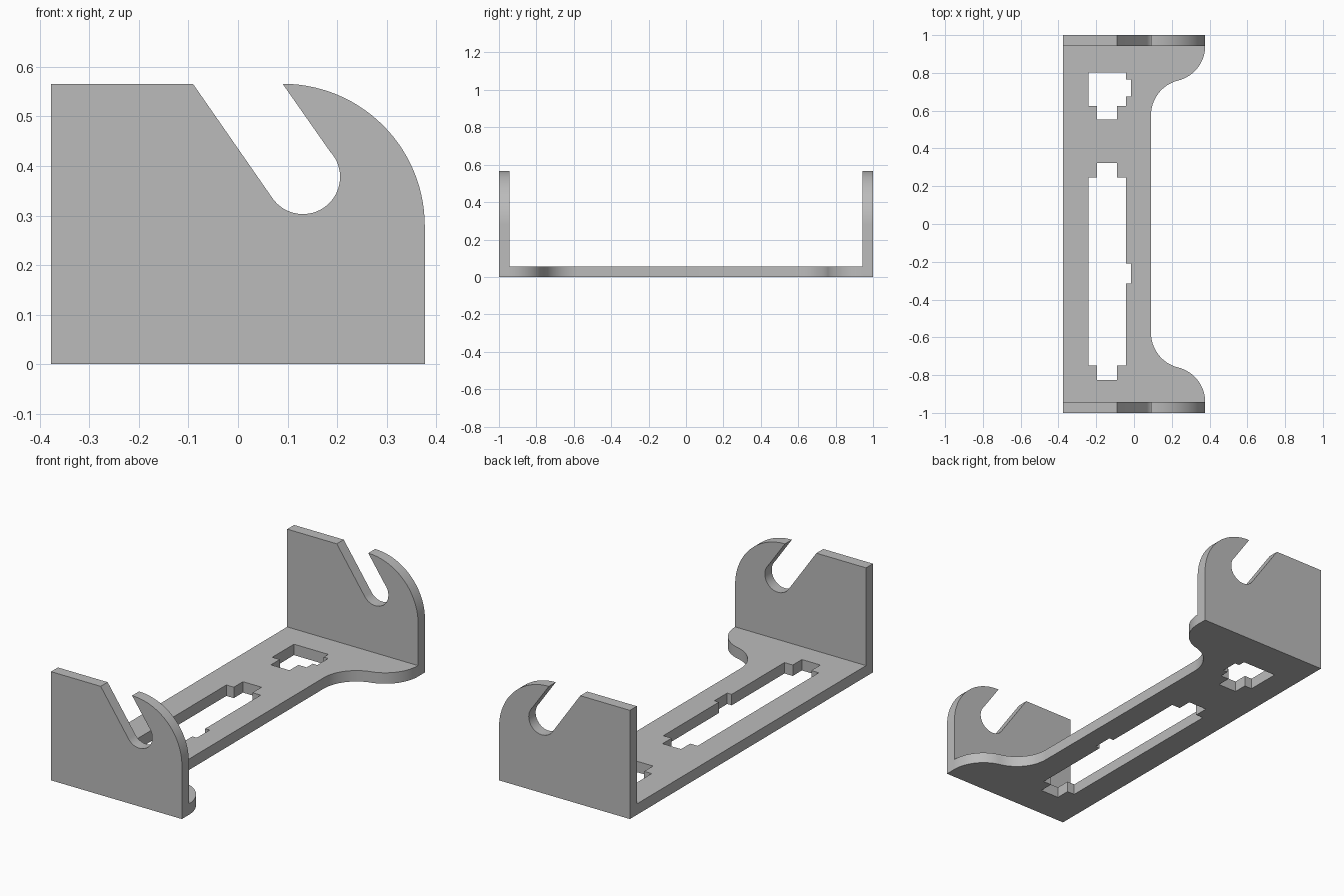
import bpy, bmesh
from math import cos, sin, radians, atan2, hypot, degrees, sqrt
from mathutils import Matrix

cube = bpy.data.objects.get("Cube")
if cube:
    bpy.data.objects.remove(cube, do_unlink=True)

HALF_X, HALF_Y, HEIGHT, THICK = 0.377, 1.0, 0.566, 0.057
INNER_Y = HALF_Y - THICK

grey = bpy.data.materials.new("plain grey")
grey.use_nodes = True
grey.diffuse_color = (0.5, 0.5, 0.5, 1)
grey.node_tree.nodes["Principled BSDF"].inputs["Base Color"].default_value = (0.5, 0.5, 0.5, 1)


def arc(cx, cy, r, start, end, steps=20):
    """Points along a circular arc, angles in degrees."""
    angles = [radians(start + (end - start) * i / steps) for i in range(steps + 1)]
    return [(cx + r * cos(a), cy + r * sin(a)) for a in angles]


def plate(name, loops, matrix):
    """Fill an outline with holes, thicken it and place it."""
    bm = bmesh.new()
    for loop in loops:
        verts = [bm.verts.new((x, y, 0)) for x, y in loop]
        for a, b in zip(verts, verts[1:] + verts[:1]):
            bm.edges.new((a, b))
    bmesh.ops.triangle_fill(bm, edges=bm.edges[:], use_beauty=True, normal=(0, 0, 1))
    top = bmesh.ops.extrude_face_region(bm, geom=bm.faces[:])["geom"]
    bmesh.ops.translate(bm, vec=(0, 0, THICK),
                        verts=[v for v in top if isinstance(v, bmesh.types.BMVert)])
    bmesh.ops.transform(bm, matrix=matrix, verts=bm.verts[:])
    bmesh.ops.recalc_face_normals(bm, faces=bm.faces[:])
    mesh = bpy.data.meshes.new(name)
    bm.to_mesh(mesh)
    bm.free()
    mesh.materials.append(grey)
    obj = bpy.data.objects.new(name, mesh)
    bpy.context.collection.objects.link(obj)
    bpy.ops.object.select_all(action="DESELECT")
    obj.select_set(True)
    bpy.context.view_layer.objects.active = obj
    bpy.ops.object.shade_smooth_by_angle(angle=radians(30))
    return obj


# Base outline: S-shaped flare at each end, joined by a narrow strip
WAIST, R = 0.09, 0.189
flare_x, fillet_x = HALF_X - R, WAIST + R
fillet_y = INNER_Y - sqrt(4 * R * R - (fillet_x - flare_x) ** 2)
turn = degrees(atan2(INNER_Y - fillet_y, fillet_x - flare_x))
flare = (arc(flare_x, -INNER_Y, R, 0, turn)
         + arc(fillet_x, -fillet_y, R, 180 + turn, 180)[1:])
outline = ([(-HALF_X, -INNER_Y)] + flare
           + [(x, -y) for x, y in reversed(flare)] + [(-HALF_X, INNER_Y)])

# Stepped openings in the base
X0, X1, X2 = -0.24, -0.042, -0.016
T0, T1 = -0.197, -0.09
short_opening = [(X0, 0.803), (X0, 0.625), (T0, 0.625), (T0, 0.552), (T1, 0.552),
                 (T1, 0.625), (X1, 0.625), (X1, 0.675), (X2, 0.675), (X2, 0.765),
                 (X1, 0.765), (X1, 0.803)]
long_opening = [(X0, 0.247), (X0, -0.75), (T0, -0.75), (T0, -0.825), (T1, -0.825),
                (T1, -0.75), (X1, -0.75), (X1, -0.316), (X2, -0.316), (X2, -0.21),
                (X1, -0.21), (X1, 0.247), (T1, 0.247), (T1, 0.322), (T0, 0.322),
                (T0, 0.247)]
plate("base_plate", [outline, short_opening, long_opening], Matrix.Identity(4))

# Upright end plates: rounded shoulder and slanted hook slot
shoulder = HALF_X - WAIST
hook = ([(-HALF_X, 0), (HALF_X, 0)]
        + arc(WAIST, HEIGHT - shoulder, shoulder, 0, 90, 28)
        + arc(0.131, 0.378, 0.075, 43, -145, 32)
        + [(-0.091, HEIGHT), (-HALF_X, HEIGHT)])
upright = Matrix.Rotation(radians(90), 4, "X")
for name, y in (("front_hook_plate", -INNER_Y), ("back_hook_plate", HALF_Y)):
    plate(name, [hook], Matrix.Translation((0, y, 0)) @ upright)
